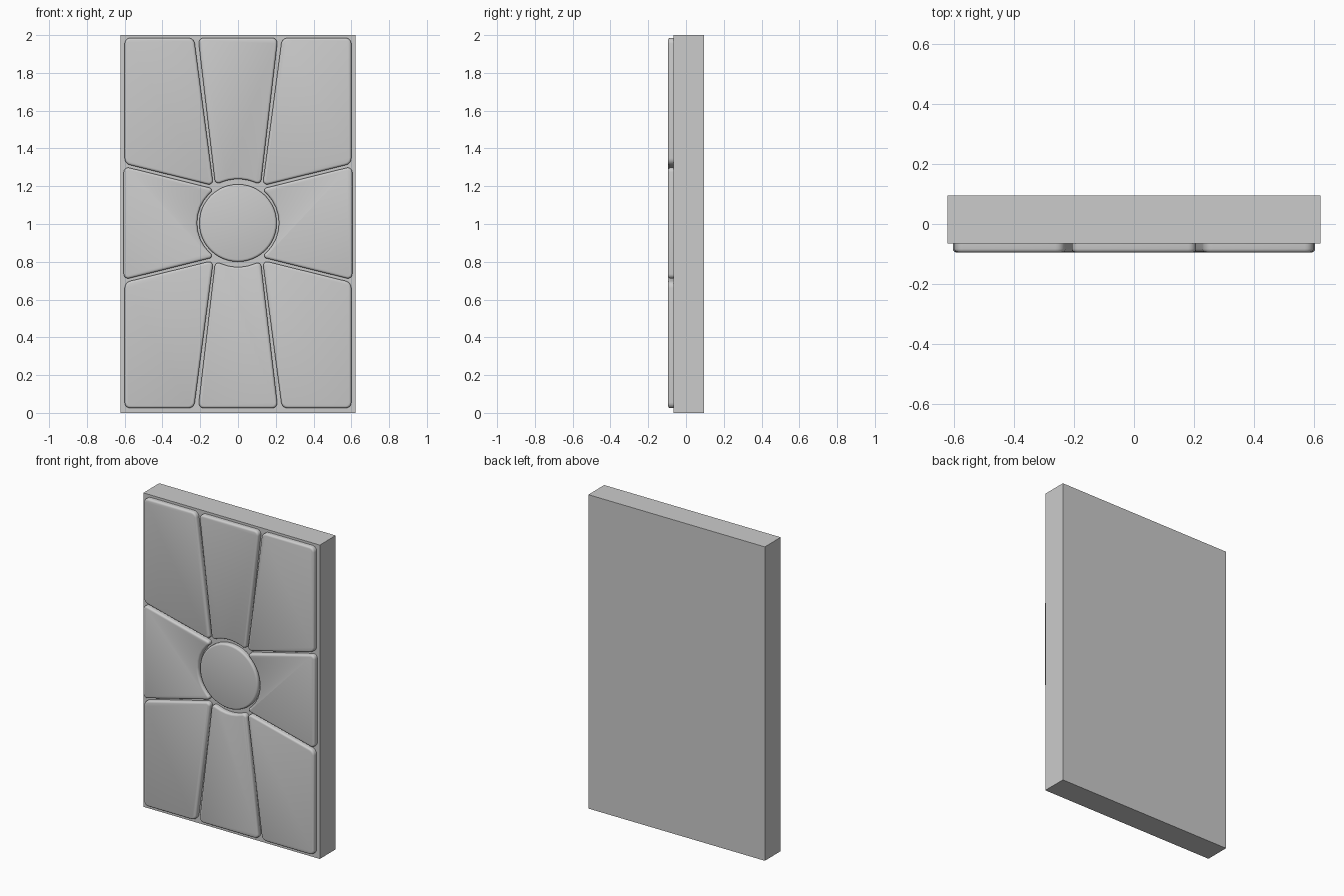
import bpy, bmesh, math
from mathutils import Vector

if "Cube" in bpy.data.objects:
    bpy.data.objects.remove(bpy.data.objects["Cube"])

CZ = 1.005                                  # height of the central disc
BACK, FACE, FRONT = 0.095, -0.065, -0.095   # depths of slab and panels


def arc(radius, start, end, steps):
    return [(radius * math.cos(math.radians(start + (end - start) * i / steps)),
             radius * math.sin(math.radians(start + (end - start) * i / steps)))
            for i in range(steps + 1)]


def rounded(points, cut=0.03, steps=5):
    """Replace every pronounced corner by a small circular fillet."""
    pts = [Vector(p) for p in points]
    out = []
    for i, p in enumerate(pts):
        a = (pts[i - 1] - p).normalized()
        b = (pts[(i + 1) % len(pts)] - p).normalized()
        ang = a.angle(b)
        if ang > math.radians(150):
            out.append(p)
            continue
        centre = p + (a + b).normalized() * cut / math.cos(ang / 2)
        u, v = p + a * cut - centre, p + b * cut - centre
        sweep = math.pi - ang
        for k in range(steps + 1):
            t = k / steps
            out.append(centre + (u * math.sin((1 - t) * sweep) + v * math.sin(t * sweep)) / math.sin(sweep))
    return out


def panel(name, outline, sx=1, sz=1, bevel=0.012):
    """Raised plate with softened front rim; sx and sz mirror the outline."""
    bm = bmesh.new()
    face = bm.faces.new([bm.verts.new((sx * x, FACE + 0.005, CZ + sz * z)) for x, z in outline])
    res = bmesh.ops.extrude_face_region(bm, geom=[face])
    top = [v for v in res["geom"] if isinstance(v, bmesh.types.BMVert)]
    bmesh.ops.translate(bm, verts=top, vec=(0, FRONT - FACE - 0.005, 0))
    bmesh.ops.recalc_face_normals(bm, faces=bm.faces)
    rim = [e for e in bm.edges if all(v.co.y < FACE - 0.01 for v in e.verts)]
    bmesh.ops.bevel(bm, geom=rim, offset=bevel, segments=3, profile=0.5,
                    affect='EDGES', clamp_overlap=False)
    bmesh.ops.recalc_face_normals(bm, faces=bm.faces)
    mesh = bpy.data.meshes.new(name)
    bm.to_mesh(mesh)
    bm.free()
    mesh.polygons.foreach_set("use_smooth", [True] * len(mesh.polygons))
    mesh.set_sharp_from_angle(angle=math.radians(35))
    bpy.context.collection.objects.link(bpy.data.objects.new(name, mesh))


# Backing slab
bpy.ops.mesh.primitive_cube_add(size=1, location=(0, (BACK + FACE) / 2, 1))
slab = bpy.context.object
slab.name = "slab"
slab.scale = (1.244, BACK - FACE, 2)

# Central disc
panel("centre_disc", arc(0.205, 0, 352.5, 47))

# Outlines relative to the disc centre
corner = rounded([(-0.6, 0.98), (-0.233, 0.98), (-0.13, 0.198), (-0.6, 0.314)])
middle = rounded([(-0.211, 0.98), (0.211, 0.98)] + arc(0.233, 59, 121, 7))
side = rounded([(-0.605, -0.3), (-0.605, 0.3)] + arc(0.217, 124, 236, 10))

# Radiating panels, mirrored about the disc
for sz, level in ((1, "upper"), (-1, "lower")):
    panel(level + "_middle_panel", middle, 1, sz)
    for sx, hand in ((1, "left"), (-1, "right")):
        panel(f"{level}_{hand}_panel", corner, sx, sz)
for sx, hand in ((1, "left"), (-1, "right")):
    panel(hand + "_side_panel", side, sx)
